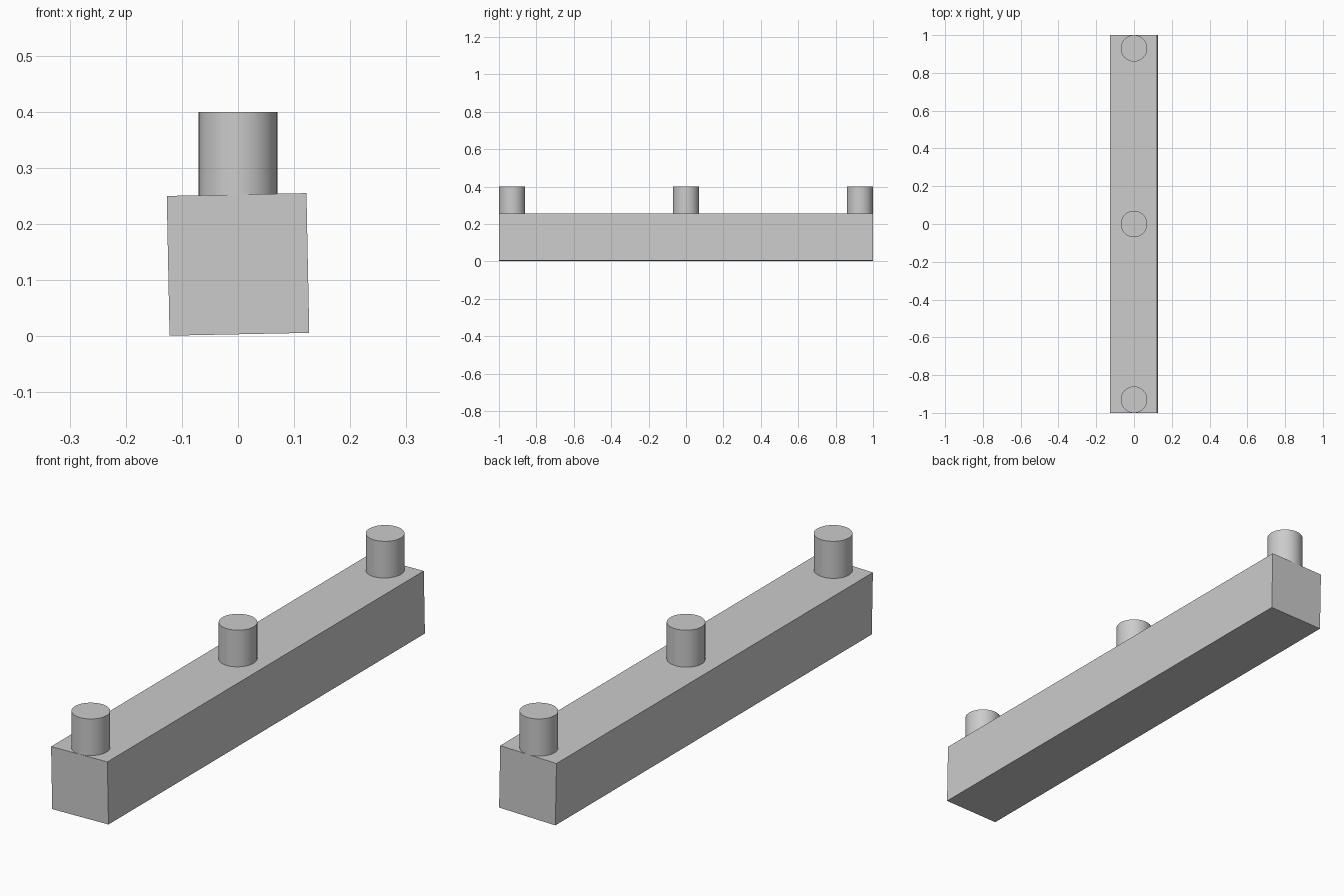
import bpy
import math

cube = bpy.data.objects.get("Cube")
if cube:
    bpy.data.objects.remove(cube, do_unlink=True)

# Single plain grey
GREY = (0.6, 0.6, 0.6, 1.0)
grey = bpy.data.materials.new("plain_grey")
grey.use_nodes = True
grey.diffuse_color = GREY
shader = next(n for n in grey.node_tree.nodes if n.type == 'BSDF_PRINCIPLED')
shader.inputs["Base Color"].default_value = GREY

WIDTH = 0.249
LENGTH = 2.0
TILT = math.radians(-1.15)
POST_RADIUS = 0.07
POST_TOP = 0.40
POST_BOTTOM = 0.25

# Long square beam, rolled slightly about its length
bpy.ops.mesh.primitive_cube_add(size=1, location=(0, 0, 0.128), rotation=(0, TILT, 0))
beam = bpy.context.object
beam.name = "beam"
beam.scale = (WIDTH, LENGTH, WIDTH)
beam.data.materials.append(grey)


# Upright round post standing on the beam
def add_post(name, y):
    bpy.ops.mesh.primitive_cylinder_add(
        vertices=64, radius=POST_RADIUS, depth=POST_TOP - POST_BOTTOM,
        location=(0, y, (POST_TOP + POST_BOTTOM) / 2))
    post = bpy.context.object
    post.name = name
    post.data.materials.append(grey)
    bpy.ops.object.shade_smooth_by_angle(angle=math.radians(30))


# End posts sit flush with the beam ends
end = LENGTH / 2 - POST_RADIUS
for name, y in (("front_post", -end), ("middle_post", 0), ("back_post", end)):
    add_post(name, y)
